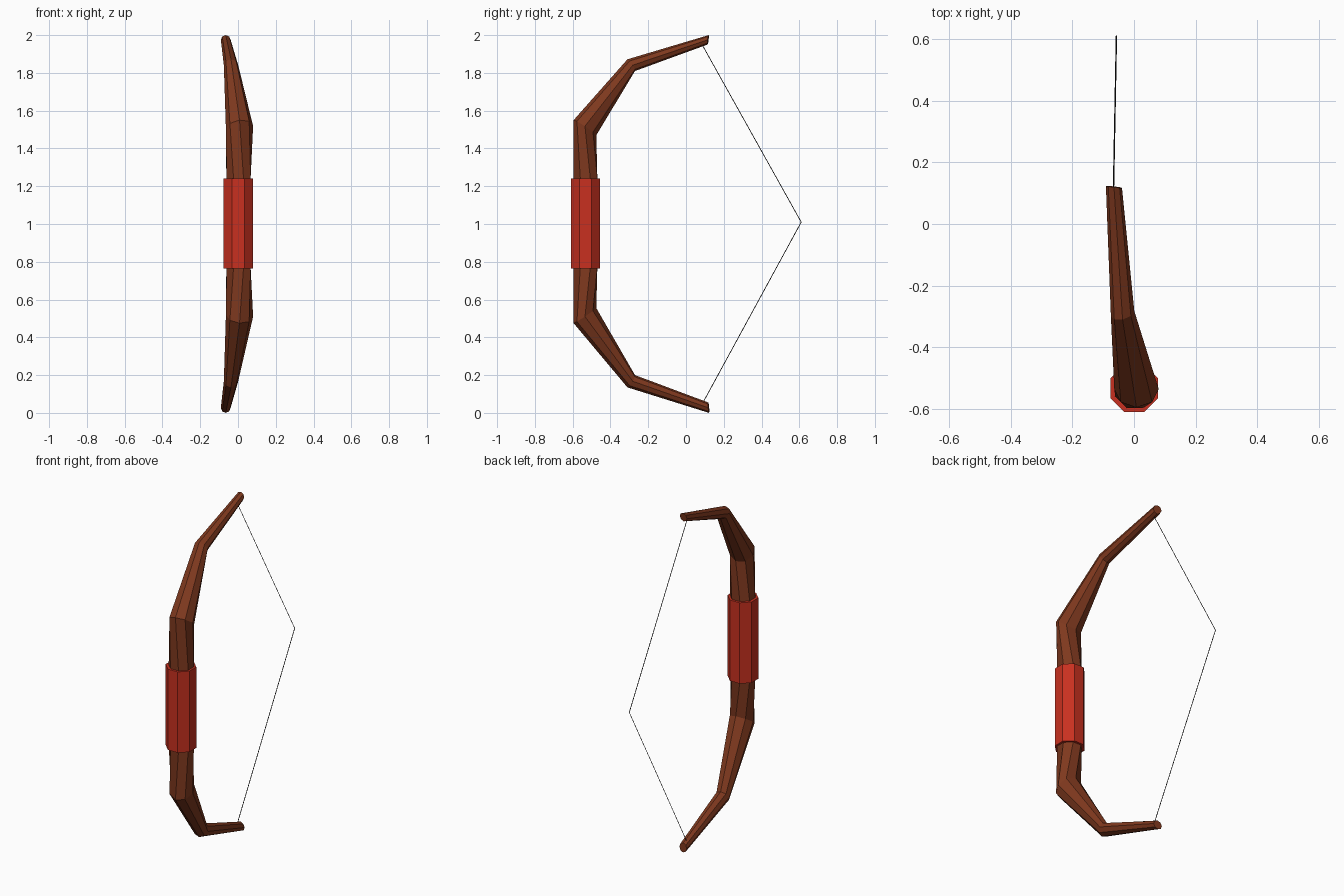
import bpy, bmesh, math
from mathutils import Vector

if "Cube" in bpy.data.objects:
    bpy.data.objects.remove(bpy.data.objects["Cube"])


def material(name, rgb):
    m = bpy.data.materials.new(name)
    m.diffuse_color = (*rgb, 1)
    m.use_nodes = True
    m.node_tree.nodes["Principled BSDF"].inputs["Base Color"].default_value = m.diffuse_color
    return m


def ring(outer, inner, x, rx, turn, tilt=(0, 0), n=8):
    """Polygon ring from its outer and inner (y, z) points; tilt leans the sideways axis."""
    o, i = Vector((x, *outer)), Vector((x, *inner))
    mid, u = (o + i) / 2, (o - i) / 2
    side = Vector((rx, *tilt))
    return [mid + u * math.cos(a) + side * math.sin(a)
            for a in (turn + math.tau * k / n for k in range(n))]


def loft(name, rings, mat):
    bm = bmesh.new()
    loops = [[bm.verts.new(p) for p in r] for r in rings]
    n = len(loops[0])
    for a, b in zip(loops, loops[1:]):
        for k in range(n):
            bm.faces.new((a[k], a[(k + 1) % n], b[(k + 1) % n], b[k]))
    bm.faces.new(loops[0])
    bm.faces.new(loops[-1])
    bmesh.ops.recalc_face_normals(bm, faces=bm.faces)
    me = bpy.data.meshes.new(name)
    bm.to_mesh(me)
    bm.free()
    me.materials.append(mat)
    ob = bpy.data.objects.new(name, me)
    bpy.context.collection.objects.link(ob)
    return ob


wood = material("wood", (0.21, 0.04, 0.013))
red = material("red_wrap", (0.58, 0.03, 0.014))
black = material("black_string", (0.01, 0.01, 0.01))
half = math.pi / 8

# Bow limbs: one octagonal loft from lower tip to upper tip
loft("bow_limbs", [
    ring((0.122, 0.0), (0.118, 0.055), -0.065, 0.026, 0, (-0.003, 0)),
    ring((-0.31, 0.135), (-0.27, 0.20), -0.037, 0.038, 0, (0.008, 0)),
    ring((-0.595, 0.475), (-0.475, 0.555), 0.008, 0.072, 0, (0, -0.005)),
    ring((-0.602, 0.77), (-0.464, 0.77), 0.003, 0.069, half),
    ring((-0.602, 1.24), (-0.464, 1.24), 0.003, 0.069, half),
    ring((-0.595, 1.55), (-0.475, 1.47), 0.008, 0.072, 0, (0, 0.008)),
    ring((-0.31, 1.872), (-0.27, 1.81), -0.037, 0.038, 0, (0.008, 0)),
    ring((0.120, 2.0), (0.114, 1.95), -0.065, 0.026, 0, (-0.003, 0)),
], wood)

# Wrapped grip
loft("grip", [ring((-0.616, z), (-0.45, z), 0.001, 0.084, half)
              for z in (0.765, 1.242)], red)

# Drawn bowstring
r = 0.0022
loft("bowstring", [
    ring((0.09 - r, 0.055), (0.09 + r, 0.055), -0.067, r, 0, n=4),
    ring((0.61 - r, 1.01), (0.61 + r, 1.01), -0.057, r, 0, n=4),
    ring((0.085 - r, 1.95), (0.085 + r, 1.95), -0.067, r, 0, n=4),
], black)
